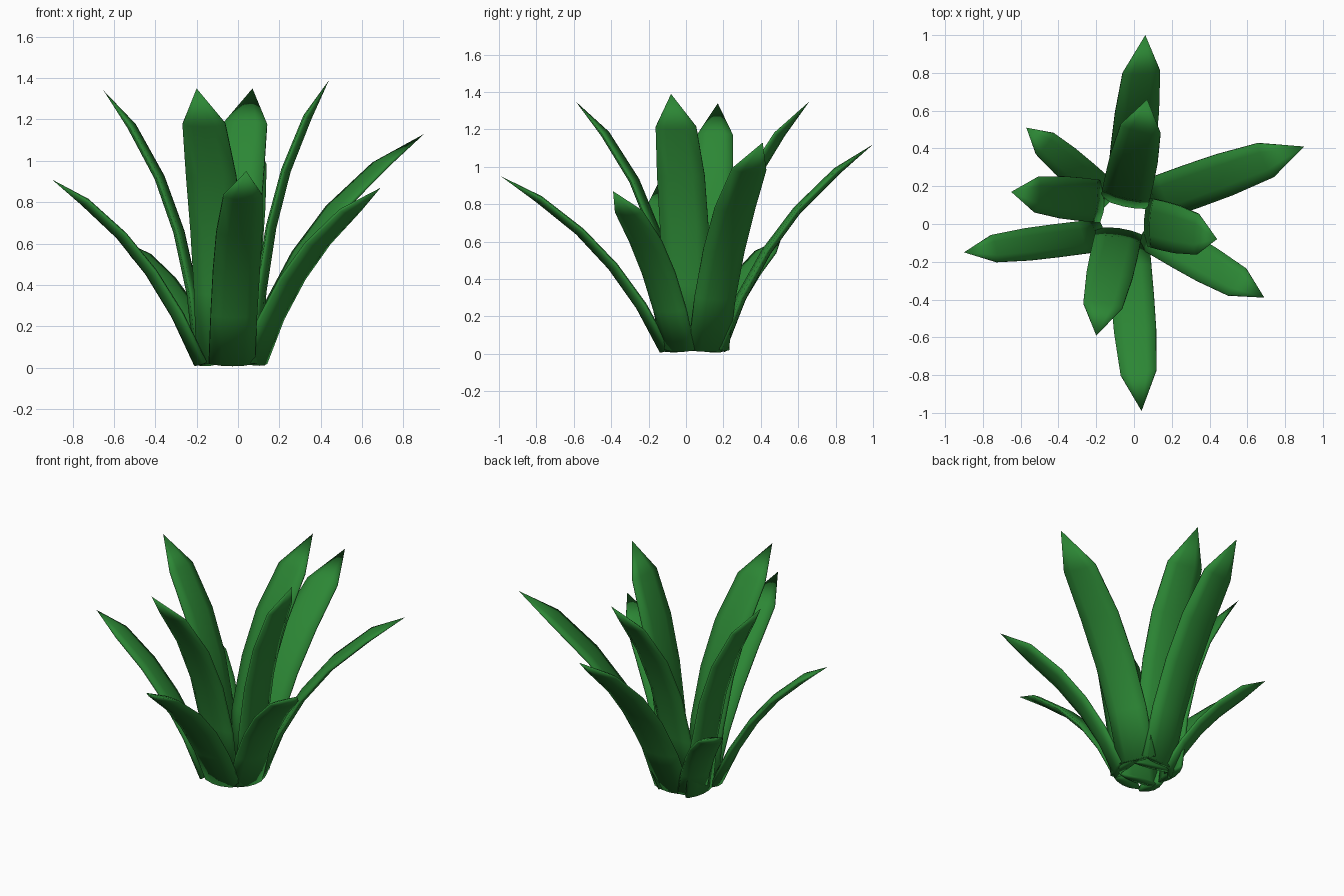
import bpy, bmesh, math
from mathutils import Vector

if "Cube" in bpy.data.objects:
    bpy.data.objects.remove(bpy.data.objects["Cube"])

green = bpy.data.materials.new("leaf_green")
green.diffuse_color = (0.025, 0.24, 0.035, 1)
green.use_nodes = True
green.node_tree.nodes["Principled BSDF"].inputs["Base Color"].default_value = green.diffuse_color

# Rows along a leaf: position on the spine, relative width
ROWS = [(0, 1.02), (0.2, 1.03), (0.4, 1.04), (0.6, 1.02), (0.82, 0.87)]
# Fleshy lens section: across the width, depth towards the outside
SECTION = [(-1, -0.012), (-0.5, -0.024), (0, -0.028), (0.5, -0.024), (1, -0.012),
           (1, 0.006), (0.5, 0.026), (0, 0.032), (-0.5, 0.026), (-1, 0.006)]


def leaf(name, base, tip, facing, width, lean, rise=0.67):
    """Arching pointed leaf; facing is the compass angle its back looks to."""
    b, t = Vector((*base, 0.02)), Vector(tip)
    c = Vector((b.x + (t.x - b.x) * lean, b.y + (t.y - b.y) * lean,
                b.z + (t.z - b.z) * rise))
    a = math.radians(facing)
    across = Vector((-math.sin(a), math.cos(a), 0))
    bm = bmesh.new()
    rings = []
    for u, w in ROWS:
        p = b * (1 - u) ** 2 + c * 2 * u * (1 - u) + t * u * u
        tangent = ((c - b) * (1 - u) + (t - c) * u).normalized()
        out = across.cross(tangent).normalized()
        if out.dot(Vector((math.cos(a), math.sin(a), 0))) < 0:
            out.negate()
        ring = []
        for s, d in SECTION:
            q = p + across * (s * w * width / 2) + out * (d * (1 - 0.35 * u))
            q.z = max(q.z, 0)
            ring.append(bm.verts.new(q))
        rings.append(ring)
    n = len(SECTION)
    for lo, hi in zip(rings, rings[1:]):
        for i in range(n):
            j = (i + 1) % n
            bm.faces.new((lo[i], lo[j], hi[j], hi[i]))
    point = bm.verts.new(t)
    for i in range(n):
        bm.faces.new((rings[-1][i], rings[-1][(i + 1) % n], point))
    bm.faces.new(rings[0][::-1])
    bmesh.ops.recalc_face_normals(bm, faces=bm.faces)
    me = bpy.data.meshes.new(name)
    bm.to_mesh(me)
    bm.free()
    me.materials.append(green)
    ob = bpy.data.objects.new(name, me)
    bpy.context.collection.objects.link(ob)
    bpy.ops.object.select_all(action='DESELECT')
    ob.select_set(True)
    bpy.context.view_layer.objects.active = ob
    bpy.ops.object.shade_smooth_by_angle(angle=math.radians(100))


# Steep inner leaves
leaf("inner_leaf_back", (-0.05, 0.12), (0.07, 0.66, 1.35), 77, 0.25, 0.12)
leaf("inner_leaf_right", (0.08, 0.01), (0.44, -0.08, 1.39), -3, 0.25, 0.12)
leaf("inner_leaf_front", (-0.08, -0.05), (-0.20, -0.59, 1.35), -98, 0.24, 0.12)
leaf("inner_leaf_left", (-0.18, 0.12), (-0.65, 0.17, 1.34), 174, 0.22, 0.13)

# Spreading outer leaves
leaf("outer_leaf_back", (-0.03, 0.18), (0.06, 1.00, 1.12), 94, 0.23, 0.30)
leaf("outer_leaf_back_right", (0.08, 0.12), (0.90, 0.41, 1.13), 25, 0.23, 0.27)
leaf("outer_leaf_front_right", (0.08, -0.04), (0.69, -0.39, 0.87), -34, 0.20, 0.30)
leaf("outer_leaf_front", (-0.03, -0.11), (0.04, -0.99, 0.95), -82, 0.22, 0.33)
leaf("outer_leaf_left", (-0.18, -0.06), (-0.90, -0.15, 0.91), 192, 0.17, 0.36, 0.70)
leaf("outer_leaf_back_left", (-0.14, 0.14), (-0.57, 0.51, 0.62), 140, 0.17, 0.33)
